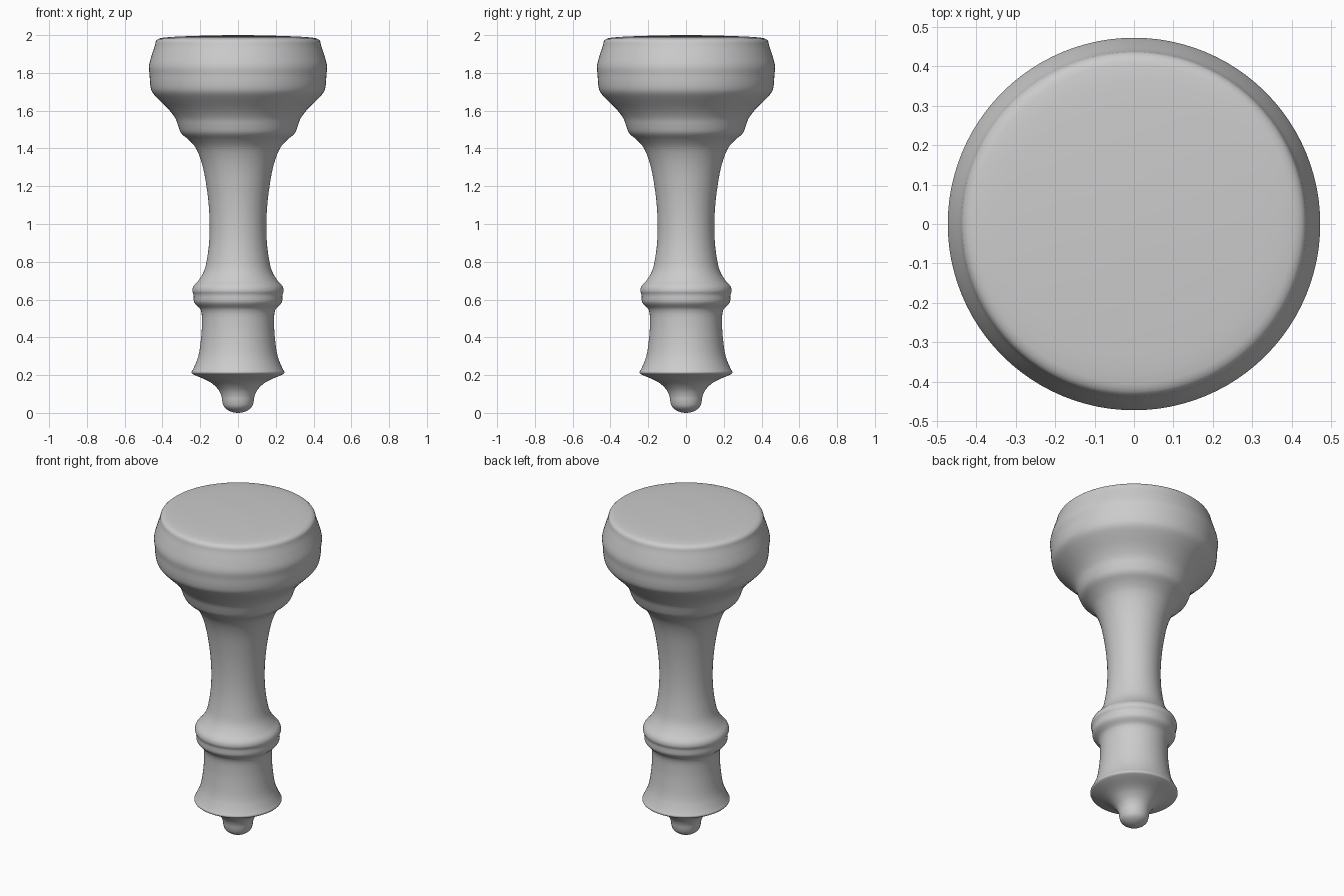
import bpy, bmesh
from math import cos, sin, tau
from mathutils import Vector

if "Cube" in bpy.data.objects:
    bpy.data.objects.remove(bpy.data.objects["Cube"])

SIDES = 96

# Turned profile (radius, height), bottom tip to top face
PROFILE = [
    (0.0, 0.0), (0.04, 0.008), (0.072, 0.03), (0.083, 0.06), (0.088, 0.09),
    (0.105, 0.125), (0.15, 0.165), (0.235, 0.203), (0.246, 0.214), (0.238, 0.23),
    (0.21, 0.30), (0.195, 0.40), (0.191, 0.48), (0.197, 0.545), (0.225, 0.575),
    (0.234, 0.592), (0.235, 0.625), (0.242, 0.645), (0.236, 0.67), (0.21, 0.70),
    (0.18, 0.75), (0.165, 0.81), (0.153, 0.90), (0.15, 1.0), (0.155, 1.1),
    (0.167, 1.2), (0.188, 1.31), (0.222, 1.40), (0.26, 1.445), (0.30, 1.48),
    (0.317, 1.52), (0.332, 1.56), (0.37, 1.61), (0.42, 1.66), (0.455, 1.70),
    (0.465, 1.74), (0.468, 1.79), (0.472, 1.835), (0.458, 1.89), (0.44, 1.945),
    (0.432, 1.972), (0.405, 1.985), (0.30, 1.993), (0.15, 1.998), (0.0, 2.0),
]


def smooth_profile(points, steps=3):
    """Chord-weighted tangent curve through the points."""
    p = [Vector(q) for q in points]
    n = len(p)
    tan = [(p[min(i + 1, n - 1)] - p[max(i - 1, 0)]).normalized() for i in range(n)]
    tan[0], tan[-1] = Vector((1, 0)), Vector((-1, 0))
    out = []
    for i in range(n - 1):
        length = (p[i + 1] - p[i]).length
        for s in range(steps):
            t = s / steps
            out.append((2*t**3 - 3*t**2 + 1) * p[i] + (t**3 - 2*t**2 + t) * length * tan[i]
                       + (3*t**2 - 2*t**3) * p[i + 1] + (t**3 - t**2) * length * tan[i + 1])
    return out + [p[-1]]


def lathe(name, points):
    bm = bmesh.new()
    rings = [[bm.verts.new((r * cos(tau * k / SIDES), r * sin(tau * k / SIDES), z))
              for k in range(SIDES)] for r, z in points[1:-1]]
    for a, b in zip(rings, rings[1:]):
        for k in range(SIDES):
            j = (k + 1) % SIDES
            bm.faces.new((a[k], a[j], b[j], b[k]))
    # Close the two poles
    for ring, pole in ((rings[0], points[0]), (rings[-1], points[-1])):
        tip = bm.verts.new((0, 0, pole[1]))
        for k in range(SIDES):
            bm.faces.new((tip, ring[k], ring[(k + 1) % SIDES]))
    bmesh.ops.recalc_face_normals(bm, faces=bm.faces)
    for f in bm.faces:
        f.smooth = True
    mesh = bpy.data.meshes.new(name)
    bm.to_mesh(mesh)
    bm.free()
    obj = bpy.data.objects.new(name, mesh)
    bpy.context.collection.objects.link(obj)
    return obj


# Turned handle with knob head and pointed finial
lathe("turned_handle", smooth_profile(PROFILE))
